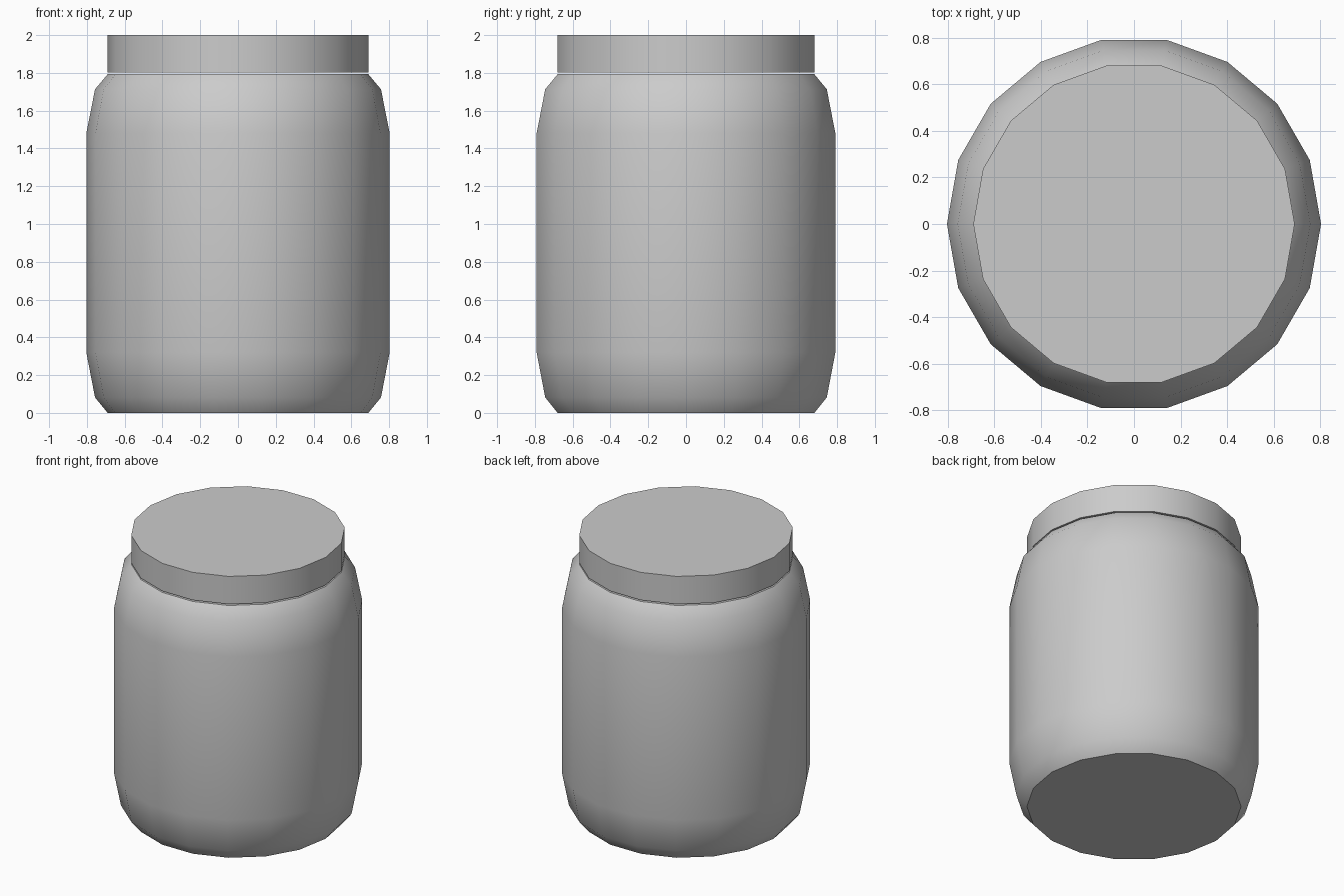
import bpy, bmesh
from math import cos, sin, tau, radians

if "Cube" in bpy.data.objects:
    bpy.data.objects.remove(bpy.data.objects["Cube"])

SIDES = 18


def lathe(name, profile):
    """Closed solid of revolution from (radius, z) points, bottom to top."""
    bm = bmesh.new()
    rings = [[bm.verts.new((r * cos(tau * i / SIDES), r * sin(tau * i / SIDES), z))
              for i in range(SIDES)] for r, z in profile]
    for low, high in zip(rings, rings[1:]):
        for i in range(SIDES):
            j = (i + 1) % SIDES
            bm.faces.new((low[i], low[j], high[j], high[i]))
    bm.faces.new(rings[0][::-1])
    bm.faces.new(rings[-1])
    mesh = bpy.data.meshes.new(name)
    bm.to_mesh(mesh)
    bm.free()
    obj = bpy.data.objects.new(name, mesh)
    bpy.context.collection.objects.link(obj)
    bpy.ops.object.select_all(action='DESELECT')
    obj.select_set(True)
    bpy.context.view_layer.objects.active = obj
    bpy.ops.object.shade_smooth_by_angle(angle=radians(40))
    return obj


# Jar body with rounded shoulder and base
lathe("jar_body", [(0.69, 0), (0.757, 0.082), (0.803, 0.32),
                   (0.803, 1.48), (0.757, 1.713), (0.69, 1.793)])

# Flat lid, separated from the body by a thin gap
lathe("jar_lid", [(0.69, 1.803), (0.69, 2.0)])
